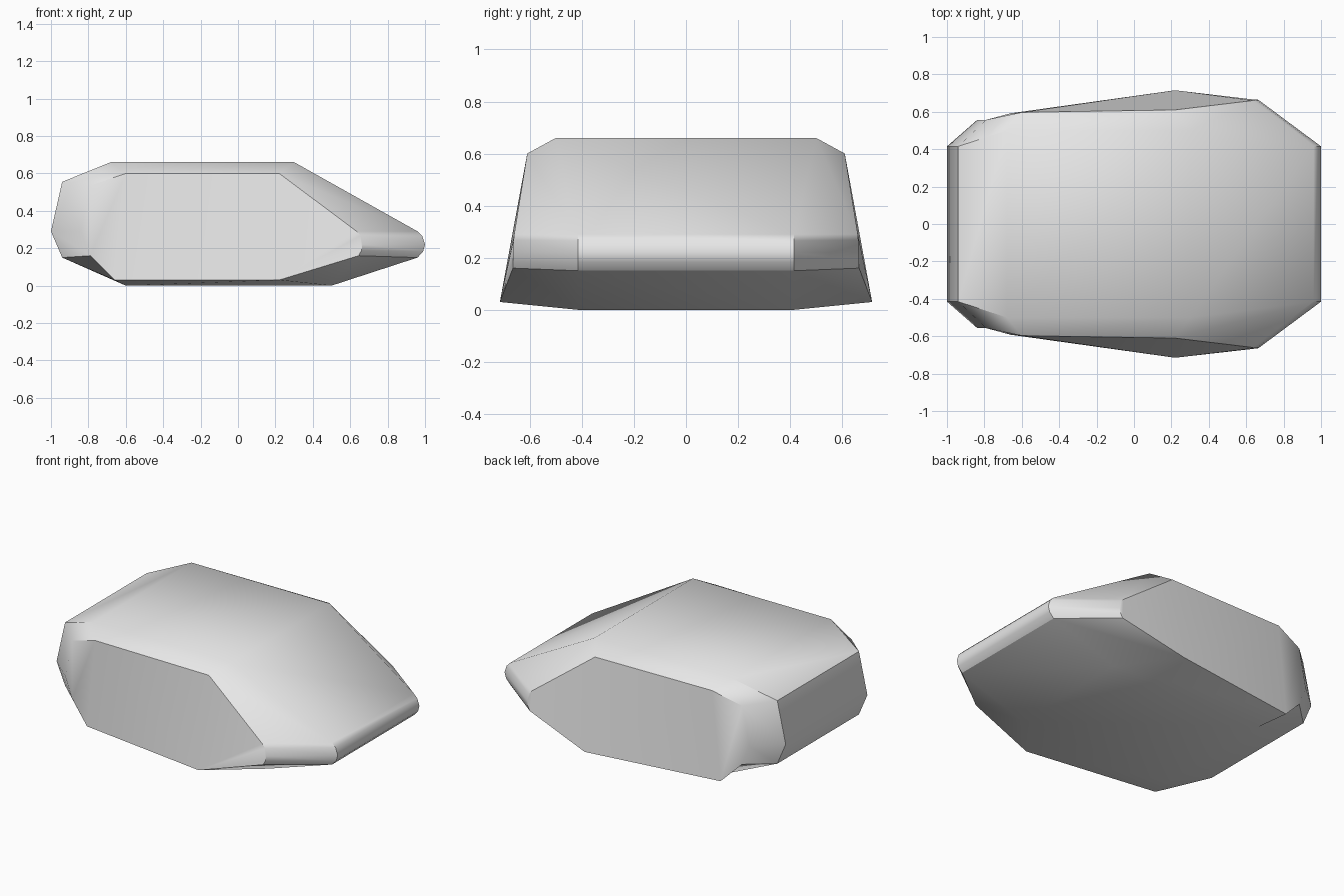
import bpy, bmesh, math

if "Cube" in bpy.data.objects:
    bpy.data.objects.remove(bpy.data.objects["Cube"])

# Middle outline (x, y, z), clockwise from the blunt left end, and matching flank outline
middle = [(-1, .415, .29), (-.94, .415, .555), (-.68, .5, .66), (.3, .5, .66),
          (.96, .415, .29), (.985, .415, .265), (1, .415, .22), (.99, .415, .183),
          (.96, .415, .15), (.5, .415, 0), (-.6, .415, 0), (-.94, .415, .15)]
flank = [(-.84, .555, .29), (-.79, .557, .535), (-.6, .597, .6), (.22, .61, .6),
         (.635, .66, .29), (.655, .662, .268), (.665, .664, .22), (.66, .665, .188),
         (.645, .665, .16), (.22, .715, .03), (-.66, .592, .03), (-.79, .557, .16)]
n = len(middle)

# Loft four rings across y: flank, middle, middle, flank
bm = bmesh.new()
rings = []
for outline, side in ((flank, -1), (middle, -1), (middle, 1), (flank, 1)):
    rings.append([bm.verts.new((x, y * side, z)) for x, y, z in outline])
for a, b in zip(rings, rings[1:]):
    for i in range(n):
        j = (i + 1) % n
        bm.faces.new((a[i], a[j], b[j], b[i]))

# Flank walls in three panels: tail, centre, nose
for ring in (rings[0], rings[3]):
    for panel in ((0, 1, 2, 10, 11), (2, 3, 9, 10), (3, 4, 5, 6, 7, 8, 9)):
        bm.faces.new([ring[i] for i in panel])
bmesh.ops.recalc_face_normals(bm, faces=bm.faces[:])

# Smooth shading, with creases at steep corners and under the nose
nose_bottom = {r[8] for r in rings}
for f in bm.faces:
    f.smooth = True
for e in bm.edges:
    e.smooth = (e.calc_face_angle(0) < math.radians(38)
                and not set(e.verts) <= nose_bottom)

mesh = bpy.data.meshes.new("faceted_block")
bm.to_mesh(mesh)
bm.free()
block = bpy.data.objects.new("faceted_block", mesh)
bpy.context.collection.objects.link(block)

# Single pale grey colour
grey = bpy.data.materials.new("pale_grey")
grey.diffuse_color = (.8, .8, .8, 1)
grey.use_nodes = True
grey.node_tree.nodes["Principled BSDF"].inputs["Base Color"].default_value = grey.diffuse_color
mesh.materials.append(grey)
